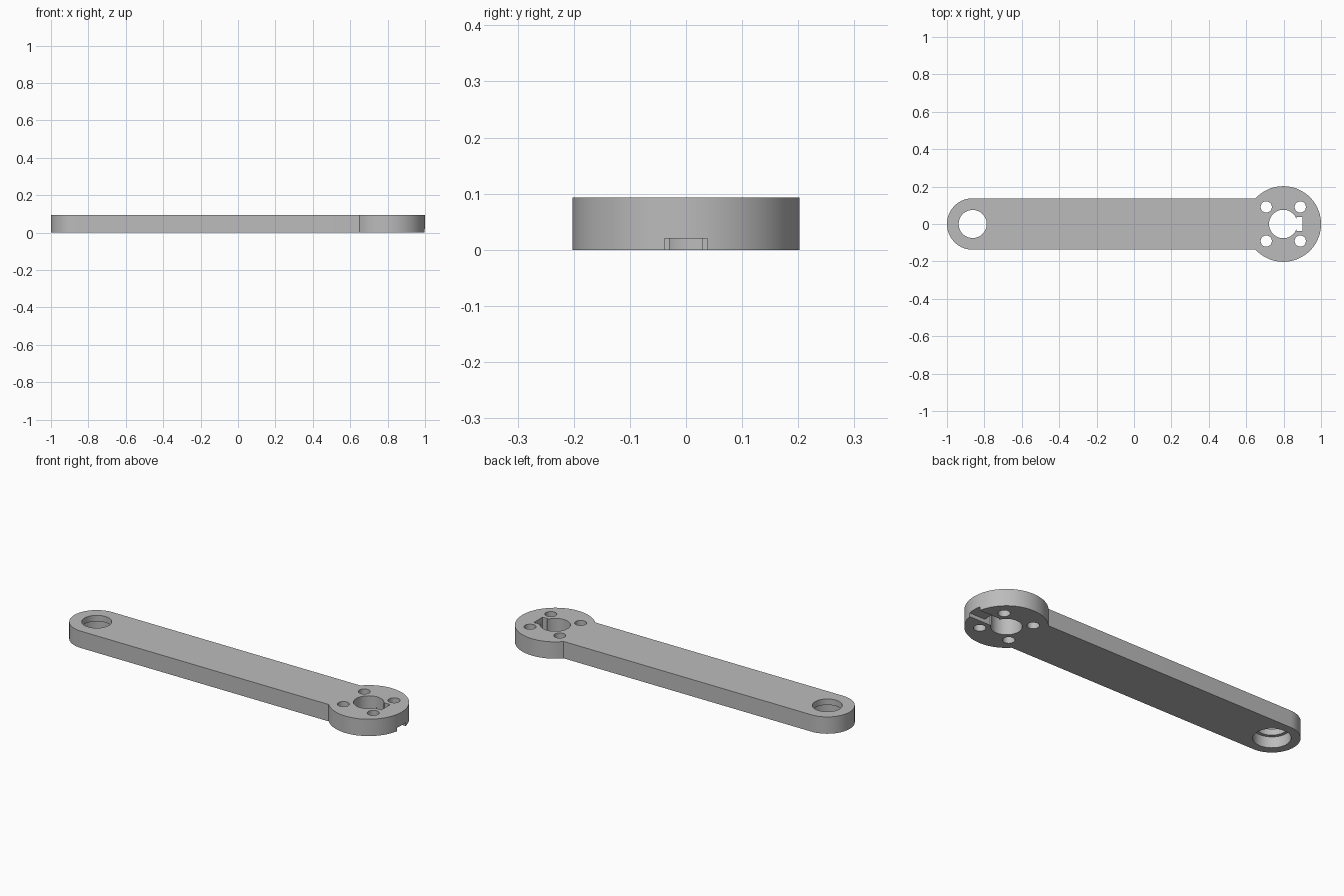
import bpy
import bmesh
from math import asin, cos, pi, sin

HEIGHT = 0.093
HUB_X, HUB_R = 0.798, 0.202
END_X, END_R = -0.8625, 0.1375

cube = bpy.data.objects.get("Cube")
if cube:
    bpy.data.objects.remove(cube, do_unlink=True)

gray = bpy.data.materials.new("plain gray")
gray.use_nodes = True
gray.diffuse_color = (0.5, 0.5, 0.5, 1)
gray.node_tree.nodes["Principled BSDF"].inputs["Base Color"].default_value = (0.5, 0.5, 0.5, 1)


def arc(cx, r, start, end, steps):
    return [(cx + r * cos(start + (end - start) * i / steps),
             r * sin(start + (end - start) * i / steps)) for i in range(steps + 1)]


def prism(name, outline, z0, z1):
    """Extrude a closed outline from z0 to z1."""
    bm = bmesh.new()
    base = bm.faces.new([bm.verts.new((x, y, z0)) for x, y in outline])
    top = bmesh.ops.extrude_face_region(bm, geom=[base])["geom"]
    bmesh.ops.translate(bm, vec=(0, 0, z1 - z0),
                        verts=[v for v in top if isinstance(v, bmesh.types.BMVert)])
    bmesh.ops.recalc_face_normals(bm, faces=bm.faces)
    mesh = bpy.data.meshes.new(name)
    bm.to_mesh(mesh)
    bm.free()
    mesh.materials.append(gray)
    obj = bpy.data.objects.new(name, mesh)
    bpy.context.collection.objects.link(obj)
    return obj


def cut(target, outline, z0=-0.05, z1=HEIGHT + 0.05):
    """Cut a prism out of the target, then discard the cutter."""
    cutter = prism("cutter", outline, z0, z1)
    cutter.hide_render = True
    bpy.context.view_layer.objects.active = target
    mod = target.modifiers.new("cut", "BOOLEAN")
    mod.operation, mod.solver, mod.object = "DIFFERENCE", "EXACT", cutter
    bpy.ops.object.modifier_apply(modifier=mod.name)
    bpy.data.objects.remove(cutter, do_unlink=True)


def circle(x, y, r, steps=48):
    return [(px, py + y) for px, py in arc(x, r, 0, 2 * pi, steps)[:-1]]


def rect(x0, x1, half):
    return [(x0, -half), (x1, -half), (x1, half), (x0, half)]


# Arm: round hub joined to a straight bar with a rounded end
neck = pi - asin(END_R / HUB_R)
arm = prism("lever_arm", arc(HUB_X, HUB_R, -neck, neck, 72)
            + arc(END_X, END_R, pi / 2, 3 * pi / 2, 36), 0, HEIGHT)

# Rounded end: through hole with a wider bore from below
cut(arm, circle(END_X, 0, 0.075))
cut(arm, circle(END_X, 0, 0.092), z1=0.06)

# Hub: shaft hole and four screw holes
cut(arm, circle(HUB_X, 0, 0.076))
for sx in (-1, 1):
    for sy in (-1, 1):
        cut(arm, circle(HUB_X + sx * 0.091, sy * 0.091, 0.03, 32))

# Hub: key slot and the shallow channel under it to the rim
cut(arm, rect(0.868, 0.902, 0.038))
cut(arm, rect(0.885, 1.1, 0.038), z1=0.02)

# Smooth round walls with sharp rims
bpy.ops.object.select_all(action="DESELECT")
arm.select_set(True)
bpy.context.view_layer.objects.active = arm
bpy.ops.object.shade_smooth_by_angle(angle=pi / 6)
